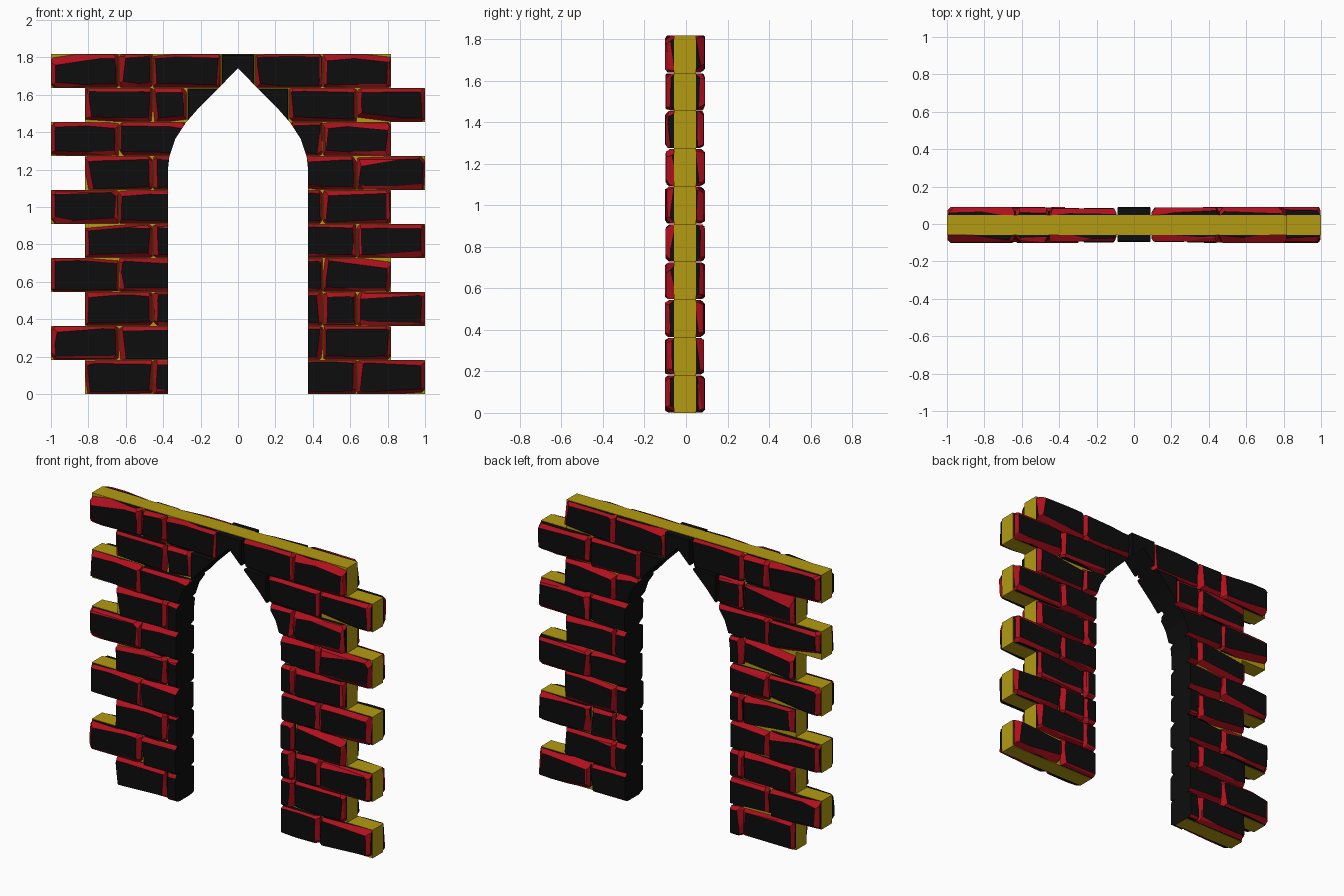
import bpy, bmesh, random
from mathutils import Vector

if "Cube" in bpy.data.objects:
    bpy.data.objects.remove(bpy.data.objects["Cube"])

random.seed(7)
U = 2 / 11                       # half brick = course height
CORE_F, CORE_B = -0.058, 0.048   # mortar core front / back


def material(name, rgb):
    m = bpy.data.materials.new(name)
    m.diffuse_color = (*rgb, 1)
    m.use_nodes = True
    m.node_tree.nodes["Principled BSDF"].inputs["Base Color"].default_value = m.diffuse_color
    return m


BLACK = material("black_stone", (0.004, 0.004, 0.004))
RED = material("red_edge", (0.43, 0.005, 0.012))
YELLOW = material("yellow_mortar", (0.45, 0.33, 0.006))


def make_object(name, bm, mats):
    bmesh.ops.recalc_face_normals(bm, faces=bm.faces)
    me = bpy.data.meshes.new(name)
    bm.to_mesh(me)
    bm.free()
    for m in mats:
        me.materials.append(m)
    ob = bpy.data.objects.new(name, me)
    bpy.context.collection.objects.link(ob)
    return ob


def prism(points, y0, y1):
    bm = bmesh.new()
    face = bm.faces.new([bm.verts.new((x, y0, z)) for x, z in points])
    out = bmesh.ops.extrude_face_region(bm, geom=[face])["geom"]
    bmesh.ops.translate(bm, vec=(0, y1 - y0, 0),
                        verts=[v for v in out if isinstance(v, bmesh.types.BMVert)])
    bmesh.ops.recalc_face_normals(bm, faces=bm.faces)
    return bm


# Pointed arch opening, right half from spring line to apex
half = [(0.375, 1.2), (0.367, 1.27), (0.335, 1.365), (0.28, 1.45),
        (0.21, 1.53), (0.12, 1.62), (0, 1.742)]
arch = half + [(-x, z) for x, z in half[-2::-1]]

# Mortar core with toothed ends and arch
left, right = [], []
for i in range(10):
    l, r = (-5.5, 4.5) if i % 2 else (-4.5, 5.5)
    left += [(l * U, i * U), (l * U, (i + 1) * U)]
    right += [(r * U, i * U), (r * U, (i + 1) * U)]
outline = right + left[::-1] + [(-0.375, 0)] + arch[::-1] + [(0.375, 0)]
bm = prism(outline, CORE_F, CORE_B)
for f in bm.faces:
    c = f.calc_center_median()
    if abs(f.normal.y) < 0.5 and abs(c.x) < 0.38 and c.z < 1.8:
        f.material_index = 1
make_object("mortar_core", bm, [YELLOW, BLACK])


# One brick with irregular chipped edges, outer face towards +y
def chip(bm, co, no):
    res = bmesh.ops.bisect_plane(bm, geom=bm.verts[:] + bm.edges[:] + bm.faces[:],
                                 dist=1e-5, plane_co=co, plane_no=no.normalized(),
                                 clear_outer=True)
    edges = [e for e in res["geom_cut"]
             if isinstance(e, bmesh.types.BMEdge) and e.is_boundary]
    if len(edges) > 2:
        bmesh.ops.edgeloop_fill(bm, edges=edges, mat_nr=1)


def brick(x0, x1, z0, z1, base, side, plain):
    rnd = random.uniform
    g, d = 0.002, rnd(0.034, 0.044)
    hx, hz = (x1 - x0) / 2 - g, (z1 - z0) / 2 - g
    bm = prism([(-hx, -hz), (hx, -hz), (hx, hz), (-hx, hz)], -0.01, d)
    for sx, sz in ((1, 0), (-1, 0), (0, 1), (0, -1)):
        for k in range(1 if plain else 3):
            a, b = rnd(0.006, 0.022), rnd(0.008, 0.03)
            if plain:
                a = b = 0.005
            t = 0 if plain else rnd(-0.06, 0.06) * (1 + 2 * k) * b / 0.03
            no = Vector((sx * b + abs(sz) * t * a, a, sz * b + abs(sx) * t * a))
            along = rnd(-0.7, 0.7) if k else 0
            co = Vector((sx * (hx - a) + abs(sz) * hx * along, d,
                         sz * (hz - a) + abs(sx) * hz * along))
            chip(bm, co, no)
    # Knocked-off corners
    for sx in (-1, 1):
        for sz in (-1, 1):
            if not plain:
                c = rnd(0.006, 0.028)
                chip(bm, Vector((sx * (hx - c), 0.015, sz * hz)),
                     Vector((sx * rnd(0.6, 1.4), rnd(0.3, 0.9), sz)))
    if plain:
        for f in bm.faces:
            f.material_index = 0
    for v in bm.verts:
        v.co = ((x0 + x1) / 2 + v.co.x, base + side * v.co.y, (z0 + z1) / 2 + v.co.z)
    return bm


# Joint positions per course, in half bricks: left part, right part
odd = ((-5.5, -3.5, -1.5), (1.5, 2.5, 4.5))
even = ((-4.5, -2.5, -1.5), (1.5, 3.5, 5.5))
courses = [even, odd, ((-4.5, -2.5, -1.5), (1.5, 2.5, 3.5, 5.5)), odd, even, odd,
           even, odd,
           ((-4.5, -2.5, -1.5, -0.5), (0.5, 1.5, 3.5, 5.5)),
           ((-5.5, -3.5, -2.5, -0.5, 0.5, 2.5, 4.5),)]

# Arch cutter shared by both brick faces
cutter = make_object("arch_cutter",
                     prism([(0.375, -0.3)] + arch + [(-0.375, -0.3)], -0.5, 0.5), [BLACK])
cutter.hide_render = True

for name, base, side in (("front_bricks", CORE_F, -1), ("back_bricks", CORE_B, 1)):
    total = bmesh.new()
    for i, course in enumerate(courses):
        for joints in course:
            for a, b in zip(joints, joints[1:]):
                plain = i >= 8 and max(abs(a), abs(b)) <= 1.5
                one = brick(a * U, b * U, i * U, (i + 1) * U, base, side, plain)
                tmp = bpy.data.meshes.new("tmp")
                bmesh.ops.recalc_face_normals(one, faces=one.faces)
                one.to_mesh(tmp)
                one.free()
                total.from_mesh(tmp)
                bpy.data.meshes.remove(tmp)
    ob = make_object(name, total, [BLACK, RED])
    mod = ob.modifiers.new("arch", 'BOOLEAN')
    mod.operation = 'DIFFERENCE'
    mod.solver = 'EXACT'
    mod.object = cutter
    bpy.context.view_layer.objects.active = ob
    bpy.ops.object.modifier_apply(modifier=mod.name)

bpy.data.objects.remove(cutter)
